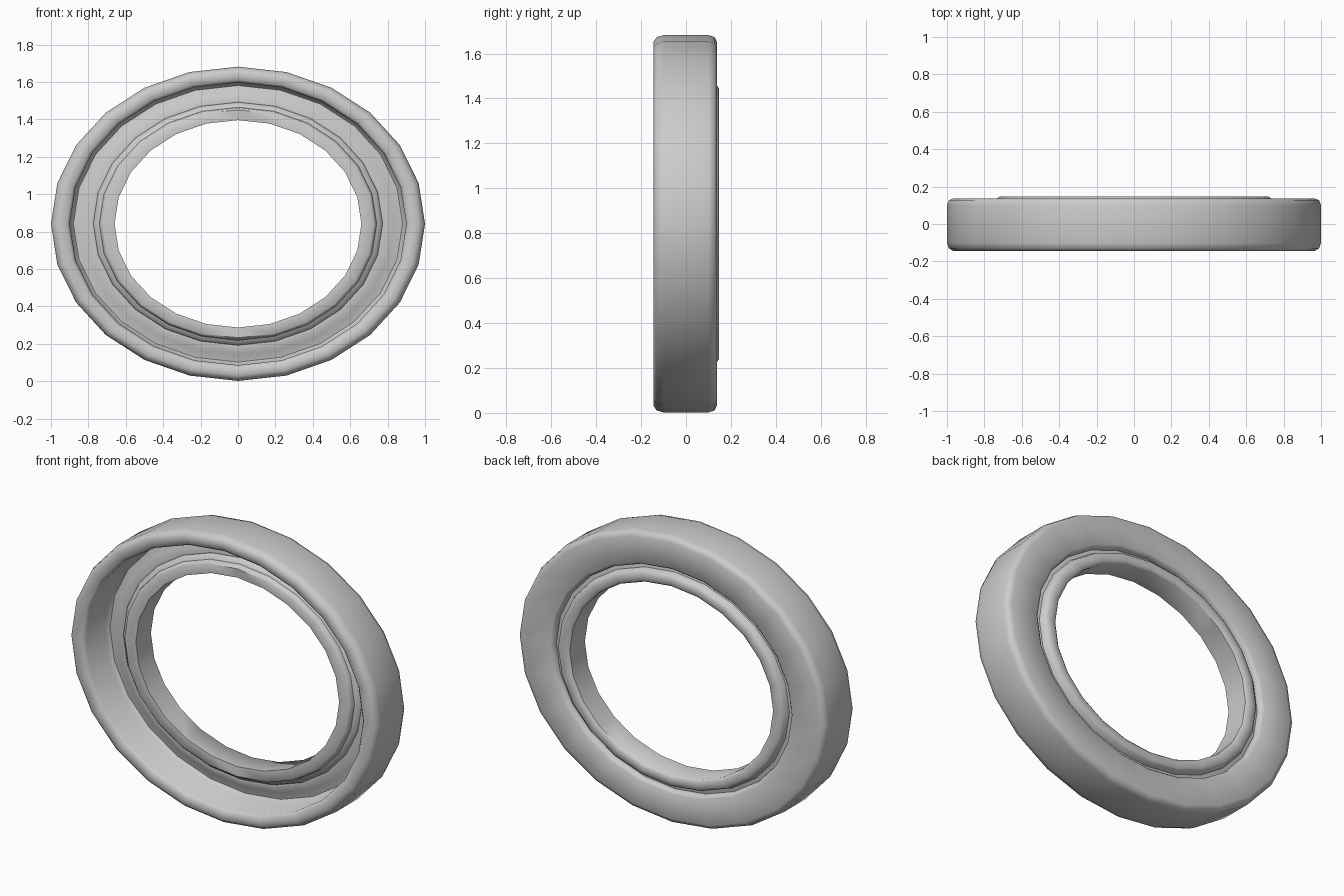
import bpy, bmesh, math

cube = bpy.data.objects.get("Cube")
if cube:
    bpy.data.objects.remove(cube, do_unlink=True)

SIDES = 24
SQUASH = 0.84      # height of the oval relative to its width
CENTRE_Z = 0.842

grey = bpy.data.materials.new("plain grey")
grey.use_nodes = True
colour = (0.6, 0.6, 0.6, 1)
grey.diffuse_color = colour
grey.node_tree.nodes["Principled BSDF"].inputs["Base Color"].default_value = colour


def oval_ring(name, profile):
    """Sweep a closed (radius, depth) profile around the oval."""
    bm = bmesh.new()
    loops = []
    for i in range(SIDES):
        a = 2 * math.pi * i / SIDES
        loops.append([bm.verts.new((r * math.cos(a), y, CENTRE_Z + SQUASH * r * math.sin(a)))
                      for r, y in profile])
    n = len(profile)
    for i in range(SIDES):
        here, there = loops[i], loops[(i + 1) % SIDES]
        for j in range(n):
            k = (j + 1) % n
            bm.faces.new((here[j], here[k], there[k], there[j]))
    bmesh.ops.recalc_face_normals(bm, faces=bm.faces)
    mesh = bpy.data.meshes.new(name)
    bm.to_mesh(mesh)
    bm.free()
    mesh.materials.append(grey)
    obj = bpy.data.objects.new(name, mesh)
    bpy.context.collection.objects.link(obj)
    bpy.ops.object.select_all(action="DESELECT")
    obj.select_set(True)
    bpy.context.view_layer.objects.active = obj
    bpy.ops.object.shade_smooth_by_angle(angle=math.radians(50))
    return obj


# Outer frame: raised front rim, recessed floor, flat back
oval_ring("outer_frame", [
    (0.90, -0.125), (0.915, -0.14), (0.965, -0.145), (0.99, -0.13), (1.0, -0.10),
    (1.0, 0.10), (0.99, 0.127), (0.965, 0.137),
    (0.79, 0.137), (0.775, 0.125), (0.77, 0.10),
    (0.77, 0.045), (0.785, 0.04), (0.83, 0.06), (0.88, 0.07), (0.90, 0.05),
])

# Inner collar: stands proud of the floor and slightly of the back
oval_ring("inner_collar", [
    (0.66, -0.005), (0.725, -0.01), (0.737, 0.0), (0.742, 0.02),
    (0.765, 0.03), (0.775, 0.045), (0.775, 0.10),
    (0.745, 0.105), (0.735, 0.135), (0.72, 0.146), (0.675, 0.146), (0.66, 0.135),
])
